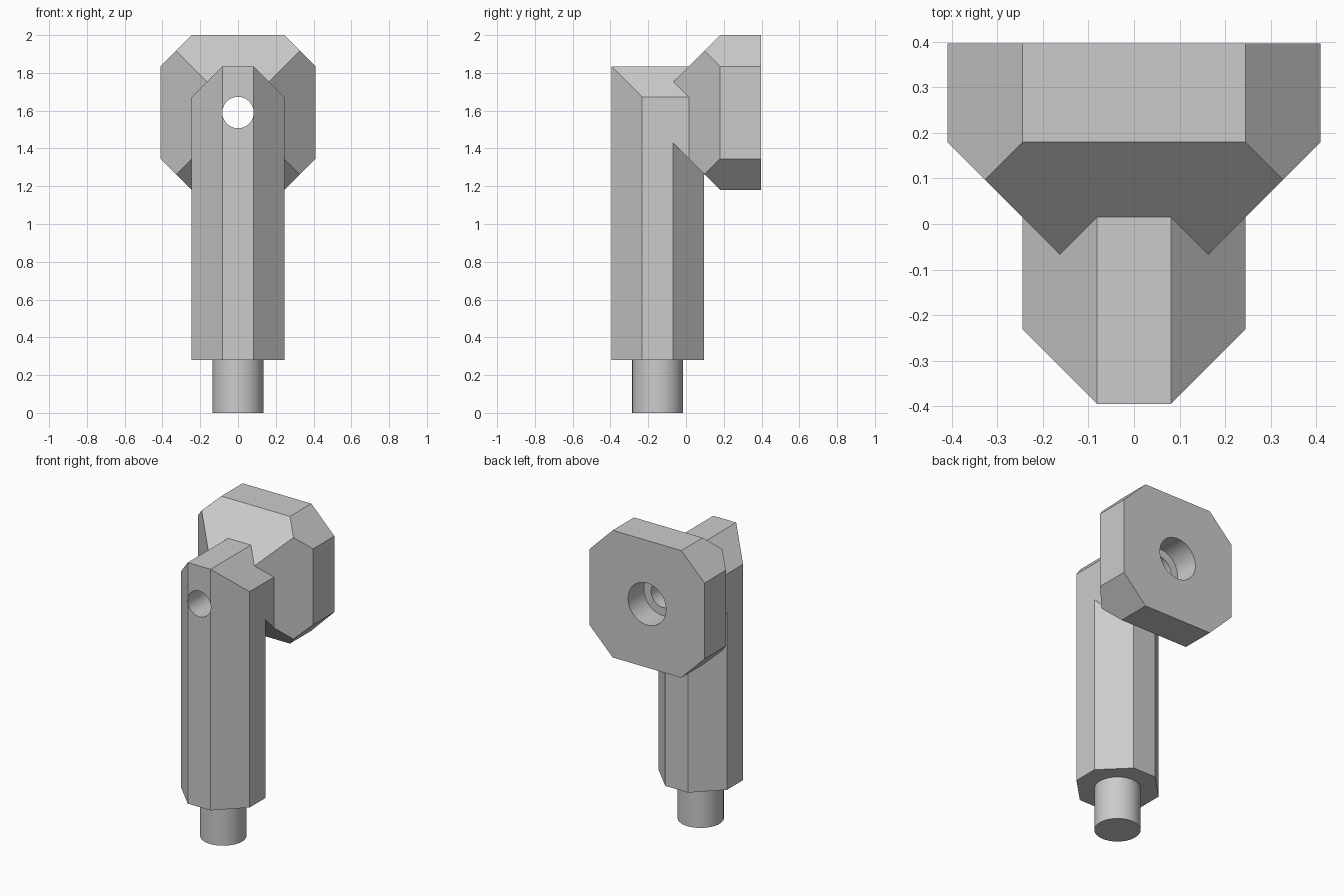
import bpy
import bmesh
from math import pi, radians
from mathutils import Matrix, Vector

cube = bpy.data.objects.get("Cube")
if cube:
    bpy.data.objects.remove(cube, do_unlink=True)

BORE_Z = 1.59      # height of the bore axis
COLUMN_Y = -0.15   # column axis
ARM = 0.245        # half width of the column
HEAD = 0.41        # half width of the head
BACK = 0.397       # rear face of the head
TAPER = 0.23       # offset of the 45 degree head slopes
SIDES = (-1, 1)

grey = bpy.data.materials.new("light grey")
grey.use_nodes = True
colour = (0.6, 0.6, 0.6, 1)
grey.diffuse_color = colour
grey.node_tree.nodes["Principled BSDF"].inputs["Base Color"].default_value = colour


def add_object(name, bm):
    bmesh.ops.recalc_face_normals(bm, faces=bm.faces[:])
    mesh = bpy.data.meshes.new(name)
    bm.to_mesh(mesh)
    bm.free()
    mesh.materials.append(grey)
    obj = bpy.data.objects.new(name, mesh)
    bpy.context.collection.objects.link(obj)
    return obj


def convex_solid(points):
    """Closed convex mesh around the points, with whole flat faces."""
    bm = bmesh.new()
    for p in points:
        bm.verts.new(p)
    bmesh.ops.remove_doubles(bm, verts=bm.verts[:], dist=1e-4)
    bmesh.ops.convex_hull(bm, input=bm.verts[:])
    bmesh.ops.dissolve_limit(bm, angle_limit=radians(0.5),
                             verts=bm.verts[:], edges=bm.edges[:])
    return bm


def cut_block(name, low, high, planes):
    """Box between two corners, trimmed to normal . point <= distance.
    Heights are measured from the bore axis."""
    bm = convex_solid([(x, y, z) for x in (low[0], high[0])
                       for y in (low[1], high[1]) for z in (low[2], high[2])])
    for normal, distance in planes:
        n = Vector(normal)
        bmesh.ops.bisect_plane(
            bm, geom=bm.verts[:] + bm.edges[:] + bm.faces[:], dist=1e-5,
            plane_co=n * distance / n.length_squared, plane_no=n, clear_outer=True)
        points = [v.co.copy() for v in bm.verts]
        bm.free()
        bm = convex_solid(points)
    bmesh.ops.translate(bm, verts=bm.verts[:], vec=(0, 0, BORE_Z))
    return add_object(name, bm)


def cylinder(name, radius, length, centre, along_y=False):
    bm = bmesh.new()
    turn = Matrix.Rotation(pi / 2, 4, "X") if along_y else Matrix()
    bmesh.ops.create_cone(bm, cap_ends=True, segments=64, radius1=radius,
                          radius2=radius, depth=length,
                          matrix=Matrix.Translation(centre) @ turn)
    return add_object(name, bm)


def subtract(target, tool):
    mod = target.modifiers.new("cut", "BOOLEAN")
    mod.operation = "DIFFERENCE"
    mod.solver = "EXACT"
    mod.object = tool
    bpy.context.view_layer.update()
    result = target.evaluated_get(bpy.context.evaluated_depsgraph_get())
    mesh = bpy.data.meshes.new_from_object(result)
    target.modifiers.clear()
    target.data = mesh
    bpy.data.objects.remove(tool, do_unlink=True)


def smooth(obj):
    obj.data.shade_smooth()
    obj.data.set_sharp_from_angle(angle=radians(30))


# Column with its neck: front and top corners chamfered at full length
arm_sum = ARM + ARM / 3
front_chamfers = [((s, -1, 0), arm_sum - COLUMN_Y) for s in SIDES]
top_chamfers = [((s, 0, 1), arm_sum) for s in SIDES]
column = cut_block("column", (-ARM, COLUMN_Y - ARM, 0.28 - BORE_Z),
                   (ARM, COLUMN_Y + ARM, ARM), front_chamfers + top_chamfers)

# Back chamfers of the column, ending in a slope below the neck
for s in SIDES:
    wedge = cut_block("wedge", (-0.5, -0.5, -2), (0.5, 0.3, 0.4),
                      [((-s, -1, 0), -arm_sum - COLUMN_Y), ((0, 1, 1), -TAPER)])
    subtract(column, wedge)

# Octagonal head with a four-sided taper into the column
corners = [((sx, 0, sz), HEAD + ARM) for sx in SIDES for sz in SIDES]
slopes = [((0, -1, s), TAPER) for s in SIDES] + [((s, -1, 0), TAPER) for s in SIDES]
head = cut_block("head", (-HEAD, -0.2, -HEAD), (HEAD, BACK, HEAD), corners + slopes)

# Through bore, with a counterbore at the back of the head
for part in (column, head):
    subtract(part, cylinder("bore", 0.083, 1.2, (0, 0, BORE_Z), True))
subtract(head, cylinder("counterbore", 0.135, 0.32, (0, BACK, BORE_Z), True))
smooth(column)
smooth(head)

# Round pin under the column
smooth(cylinder("pin", 0.135, 0.3, (0, COLUMN_Y, 0.15)))
